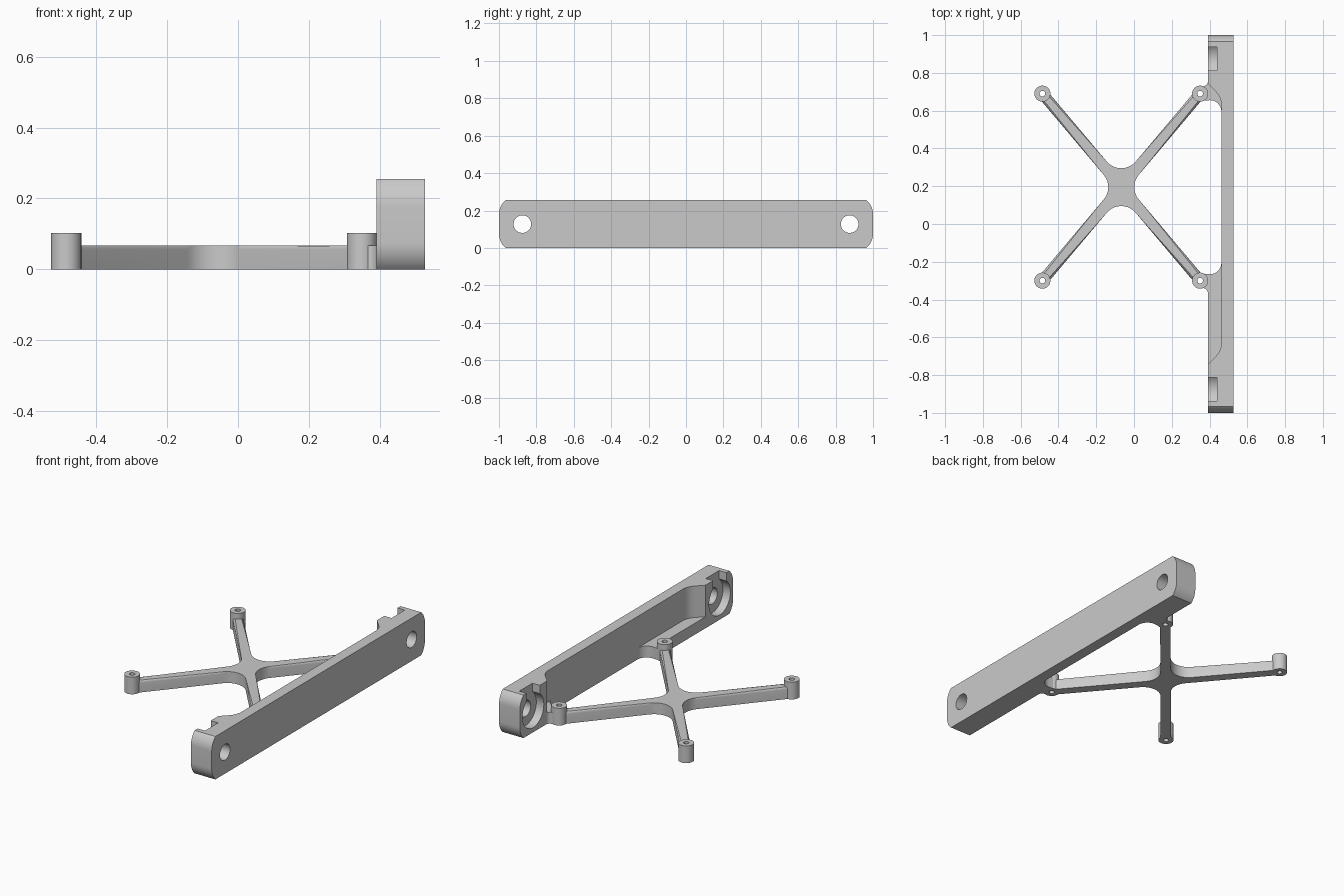
import bpy, bmesh, math
from mathutils import Vector, Matrix

if "Cube" in bpy.data.objects:
    bpy.data.objects.remove(bpy.data.objects["Cube"])

GREY = (0.59, 0.59, 0.59, 1)
grey = bpy.data.materials.new("plain grey")
grey.use_nodes = True
grey.diffuse_color = GREY
grey.node_tree.nodes["Principled BSDF"].inputs["Base Color"].default_value = GREY


def rounded(points, steps=10):
    """Outline whose corners (x, y, radius) are turned into arcs."""
    out = []
    for i, (x, y, r) in enumerate(points):
        p = Vector((x, y, 0))
        if not r:
            out.append(p)
            continue
        a = Vector((*points[i - 1][:2], 0)) - p
        b = Vector((*points[(i + 1) % len(points)][:2], 0)) - p
        half = a.angle(b) / 2
        a.normalize()
        b.normalize()
        centre = p + (a + b).normalized() * r / math.sin(half)
        start = p + a * r / math.tan(half) - centre
        turn = math.copysign(math.pi - 2 * half, b.cross(a).z)
        out += [centre + Matrix.Rotation(turn * k / steps, 3, 'Z') @ start for k in range(steps + 1)]
    return out


def finish(name, bm):
    bmesh.ops.recalc_face_normals(bm, faces=bm.faces)
    mesh = bpy.data.meshes.new(name)
    bm.to_mesh(mesh)
    bm.free()
    mesh.materials.append(grey)
    ob = bpy.data.objects.new(name, mesh)
    bpy.context.collection.objects.link(ob)
    return ob


def prism(name, outline, height, bevel=0, matrix=Matrix()):
    """Closed solid over an outline, with an optional rounded top rim."""
    bm = bmesh.new()
    low = [bm.verts.new(p) for p in outline]
    high = [bm.verts.new(p + Vector((0, 0, height))) for p in outline]
    bm.faces.new(low[::-1])
    top = bm.faces.new(high)
    for i in range(len(low)):
        bm.faces.new((low[i - 1], low[i], high[i], high[i - 1]))
    if bevel:
        bmesh.ops.bevel(bm, geom=list(top.edges), offset=bevel, segments=3,
                        profile=0.5, affect='EDGES')
    bmesh.ops.transform(bm, matrix=matrix, verts=bm.verts)
    return finish(name, bm)


def cylinder(name, centre, radius, depth, along_x=False, sides=40):
    bm = bmesh.new()
    turn = Matrix.Rotation(math.pi / 2, 4, 'Y') if along_x else Matrix()
    bmesh.ops.create_cone(bm, cap_ends=True, segments=sides, radius1=radius, radius2=radius,
                          depth=depth, matrix=Matrix.Translation(centre) @ turn)
    return finish(name, bm)


def box(name, low, high):
    bm = bmesh.new()
    low, high = Vector(low), Vector(high)
    bmesh.ops.create_cube(bm, size=1, matrix=Matrix.Translation((low + high) / 2)
                          @ Matrix.Diagonal((*(high - low), 1)))
    return finish(name, bm)


def boolean(ob, cutters, operation='DIFFERENCE'):
    bpy.context.view_layer.objects.active = ob
    for cutter in cutters:
        mod = ob.modifiers.new("cut", 'BOOLEAN')
        mod.operation, mod.object, mod.solver = operation, cutter, 'EXACT'
        bpy.ops.object.modifier_apply(modifier=mod.name)


def remove(objects):
    for ob in objects:
        bpy.data.objects.remove(ob)


HEIGHT, ARM_TOP, POST_TOP = 0.255, 0.068, 0.102
INNER, WEB, OUTER = 0.391, 0.4625, 0.5275
HUB = Vector((-0.0675, 0.195, 0))
REACH = Vector((0.4175, 0.495, 0))

# Curved bar ends, seen from the side
R, drop = 0.1, 0.035
swing = math.acos(1 - drop / R)
rise = R * math.sin(swing)
side = []
for y_sign, z_sign in ((1, -1), (1, 1), (-1, 1), (-1, -1)):
    arc = []
    for k in range(9):
        a = swing * k / 8
        z = rise - R * math.sin(a)
        arc.append(Vector((y_sign * (1 - R + R * math.cos(a)), HEIGHT - z if z_sign > 0 else z, 0)))
    side += arc if y_sign * z_sign > 0 else arc[::-1]

# Long wall bar with a recess cut from its inner side
to_side = Matrix(((0, 0, 1, INNER), (1, 0, 0, 0), (0, 1, 0, 0), (0, 0, 0, 1)))
bar = prism("wall_bar", side, OUTER - INNER, matrix=to_side)
slope = (WEB - INNER) * 1.05
recess = prism("recess", rounded([
    (INNER - slope, 0.745 + slope, 0), (WEB, 0.67, 0.1),
    (WEB, -0.67, 0.1), (INNER - slope, -0.745 - slope, 0)]), 0.5,
    matrix=Matrix.Translation((0, 0, -0.1)))
boolean(bar, [recess])

# Fixing holes, counterbores and open-topped slots
cutters = [recess]
for y in (-0.875, 0.875):
    at = (0.41, y, HEIGHT / 2)
    cuts = [cylinder("bore", at, 0.1, 0.06, True),
            box("slot", (0.37, y - 0.062, HEIGHT / 2), (0.439, y + 0.062, 0.3)),
            cylinder("hole", at, 0.047, 0.5, True)]
    boolean(bar, cuts)
    cutters += cuts
remove(cutters)

# Crossed arms with filleted hub
angle = math.atan2(REACH.y, REACH.x)
half_width, length = 0.029, REACH.length
directions = [angle, math.pi - angle, math.pi + angle, 2 * math.pi - angle]
cross = []
for i, a in enumerate(directions):
    d = Vector((math.cos(a), math.sin(a), 0))
    n = Vector((-d.y, d.x, 0)) * half_width
    for tip in (HUB + d * length - n, HUB + d * length + n):
        cross.append((tip.x, tip.y, 0))
    spread = (directions[(i + 1) % 4] - a) % (2 * math.pi) / 2
    c = HUB + Vector((math.cos(a + spread), math.sin(a + spread), 0)) * half_width / math.sin(spread)
    cross.append((c.x, c.y, 0.1))
parts = [prism("crossed_arms", rounded(cross), ARM_TOP, bevel=0.012)]

# Ledges joining the arms to the bar
for name, flip, end in (("front_ledge", False, -0.755), ("back_ledge", True, -0.385)):
    shape = [(0.48, -0.2, 0), (WEB, -0.2, 0), (WEB, -0.27, 0.06), (0.355, -0.262, 0),
             (0.35, -0.335, 0), (INNER, -0.345, 0.025), (INNER, end, 0), (0.48, end, 0)]
    if flip:
        shape = [(x, 2 * HUB.y - y, r) for x, y, r in shape]
    parts.append(prism(name, rounded(shape), ARM_TOP))

# Screw posts at the arm tips
drills = []
for sx, side_name in ((1, "left"), (-1, "right")):
    for sy, end_name in ((1, "back"), (-1, "front")):
        at = HUB + Vector((REACH.x * sx, REACH.y * sy, POST_TOP / 2))
        parts.append(cylinder(f"{end_name}_{side_name}_post", at, 0.0425, POST_TOP))
        drills.append(cylinder("drill", at, 0.015, 0.4, sides=24))
for part in parts:
    boolean(part, drills)
remove(drills)

# Smooth curved faces, crisp edges
bpy.ops.object.select_all(action='DESELECT')
for ob in parts + [bar]:
    ob.select_set(True)
bpy.context.view_layer.objects.active = bar
bpy.ops.object.shade_smooth_by_angle(angle=math.radians(30))
